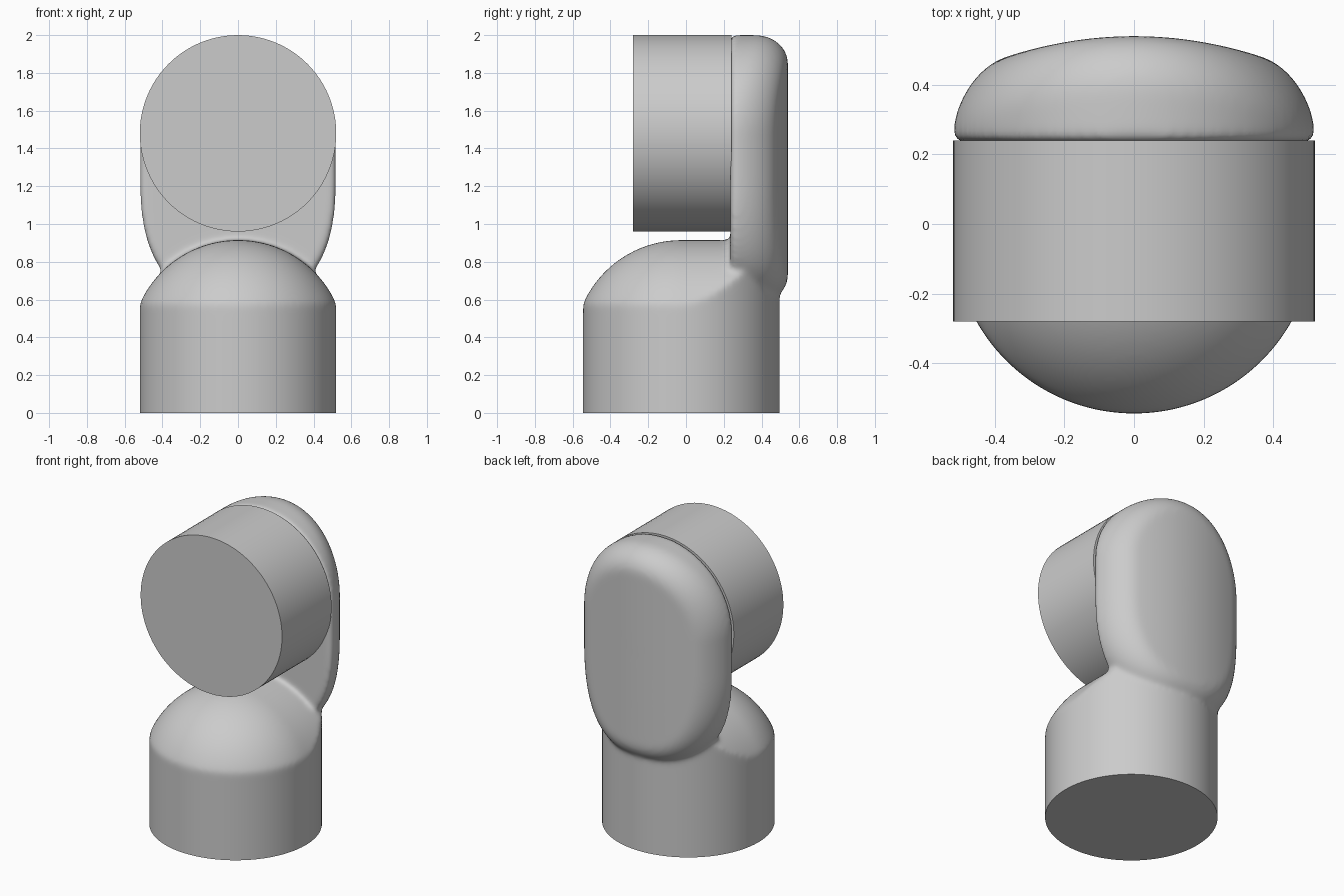
import bpy, bmesh, math
from mathutils import Vector, Matrix

if "Cube" in bpy.data.objects:
    bpy.data.objects.remove(bpy.data.objects["Cube"])

R = 0.52


def bridge(bm, a, b):
    n = len(a)
    for i in range(n):
        j = (i + 1) % n
        bm.faces.new((a[i], a[j], b[j], b[i]))


def loft(bm, rings):
    loops = [[bm.verts.new(p) for p in ring] for ring in rings]
    for a, b in zip(loops, loops[1:]):
        bridge(bm, a, b)
    bm.faces.new(loops[0])
    bm.faces.new(loops[-1])


def finish(obj):
    bpy.context.collection.objects.link(obj)
    bpy.ops.object.select_all(action='DESELECT')
    obj.select_set(True)
    bpy.context.view_layer.objects.active = obj


bm = bmesh.new()
N = 128

# Round base whose front is a dome and whose rear is an arch
def dome_height(x, y):
    return 0.345 + math.sqrt(0.57 ** 2 - x * x - min(y, 0) ** 2)

def base_ring(r, z=None):
    ring = []
    for i in range(N):
        t = 2 * math.pi * i / N
        x, y = r * math.cos(t), r * math.sin(t)
        ring.append((x, y - 0.025, dome_height(x, y) if z is None else z))
    return ring

loft(bm, [base_ring(R, -0.12)] + [base_ring(R * k / 24) for k in range(24, 0, -1)])

# Upright back plate: round top, straight sides, tapering foot
def spow(v, e):
    return math.copysign(abs(v) ** e, v)

outline = []
for i in range(N):
    t = 2 * math.pi * (i + 0.5) / N
    c, s = math.cos(t), math.sin(t)
    if s > 0:
        outline.append(Vector((R * c, 1.48 + R * s)))
    else:
        outline.append(Vector((R * spow(c, 0.8), 1.25 + 0.67 * spow(s, 0.8))))

normals = []
for i in range(N):
    d = (outline[(i + 1) % N] - outline[i - 1]).normalized()
    normals.append(Vector((-d.y, d.x)))

def inset(d):
    return [p + n * d for p, n in zip(outline, normals)]

def back_y(x):
    return 0.54 - 0.44 * x * x

rings = []
for d, y in ((0.012, 0.235), (0.0, 0.25)):
    rings.append([(p.x, y, p.y) for p in inset(d)])
W, H = 0.15, 0.17
for k in range(13):
    a = k / 12 * math.pi / 2
    d, drop = W * (1 - math.cos(a)), H * (1 - math.sin(a))
    rings.append([(p.x, max(0.255, back_y(p.x) - drop), p.y) for p in inset(d)])
center = Vector((0, 1.3))
for k in range(11, 0, -1):
    ring = [center + (p - center) * k / 12 for p in inset(W)]
    rings.append([(p.x, back_y(p.x), p.y) for p in ring])
loft(bm, rings)

bmesh.ops.recalc_face_normals(bm, faces=bm.faces)
mesh = bpy.data.meshes.new("body")
bm.to_mesh(mesh)
bm.free()
body = bpy.data.objects.new("body", mesh)
finish(body)

# Fuse base and plate, soften the joins
remesh = body.modifiers.new("fuse", 'REMESH')
remesh.mode = 'VOXEL'
remesh.voxel_size = 0.013
smooth = body.modifiers.new("soften", 'SMOOTH')
smooth.factor = 0.5
smooth.iterations = 16
for m in ("fuse", "soften"):
    bpy.ops.object.modifier_apply(modifier=m)

# Clean flat underside
bm = bmesh.new()
bm.from_mesh(body.data)
geom = bm.verts[:] + bm.edges[:] + bm.faces[:]
cut = bmesh.ops.bisect_plane(bm, geom=geom, plane_co=(0, 0, 0),
                             plane_no=(0, 0, 1), clear_inner=True)
edges = [e for e in cut["geom_cut"] if isinstance(e, bmesh.types.BMEdge)]
bmesh.ops.holes_fill(bm, edges=edges, sides=0)
bmesh.ops.recalc_face_normals(bm, faces=bm.faces)
bm.to_mesh(body.data)
bm.free()
bpy.ops.object.shade_smooth_by_angle(angle=math.radians(40))

# Horizontal drum in front of the plate
bm = bmesh.new()
bmesh.ops.create_cone(bm, cap_ends=True, segments=96, radius1=R, radius2=R, depth=0.52,
                      matrix=Matrix.Translation((0, -0.02, 1.48)) @ Matrix.Rotation(math.pi / 2, 4, 'X'))
mesh = bpy.data.meshes.new("front_drum")
bm.to_mesh(mesh)
bm.free()
drum = bpy.data.objects.new("front_drum", mesh)
finish(drum)
bpy.ops.object.shade_smooth_by_angle(angle=math.radians(30))
